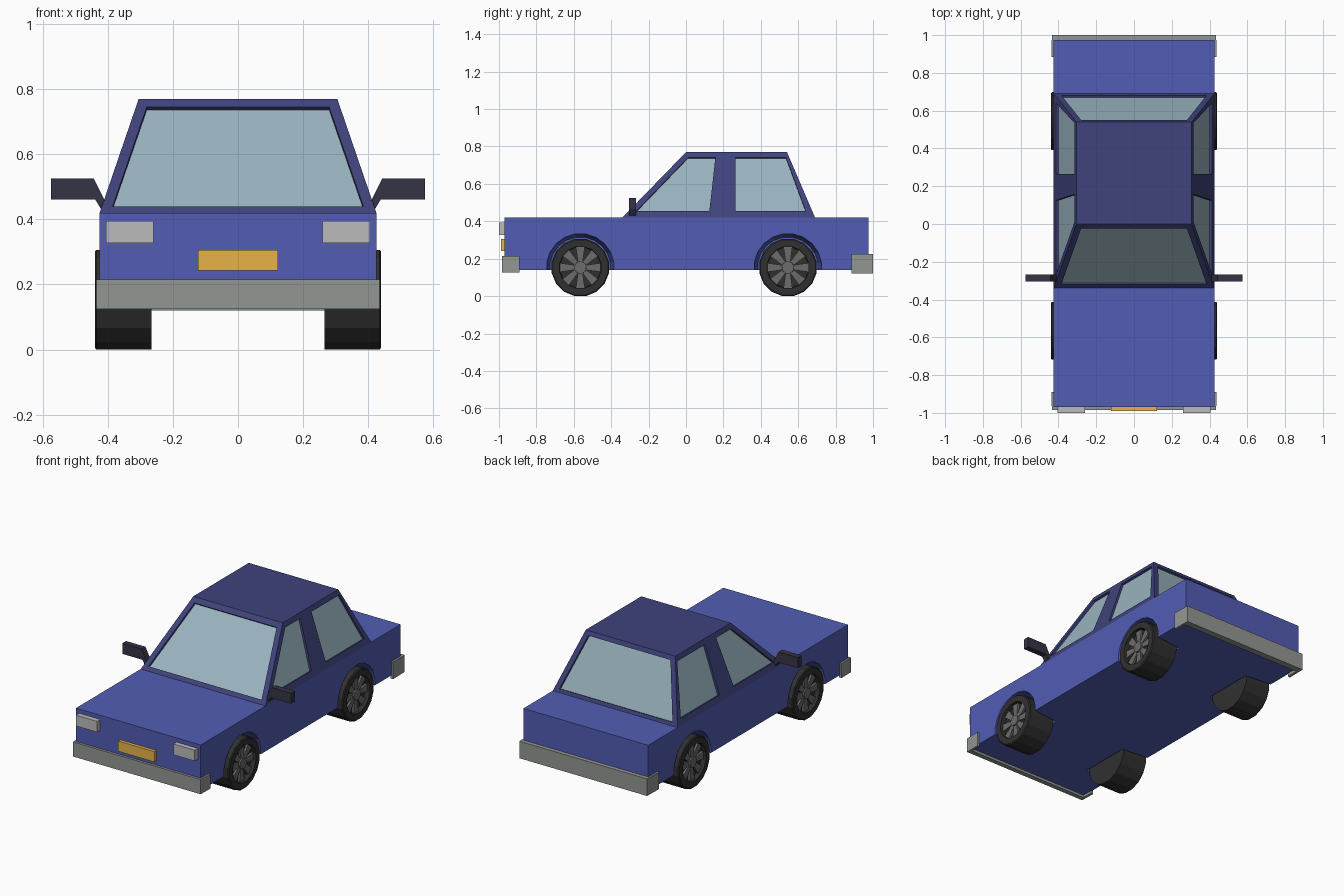
import bpy, bmesh, math
from mathutils import Vector, Matrix

if "Cube" in bpy.data.objects:
    bpy.data.objects.remove(bpy.data.objects["Cube"])

COLOURS = {
    "body_blue": (0.085, 0.11, 0.46), "cabin_blue": (0.05, 0.055, 0.2),
    "glass": (0.32, 0.45, 0.52), "bumper_grey": (0.29, 0.31, 0.29),
    "lamp_grey": (0.5, 0.5, 0.5), "amber": (0.8, 0.45, 0.07),
    "rubber": (0.03, 0.03, 0.03), "rim_grey": (0.15, 0.15, 0.15),
    "mirror_dark": (0.035, 0.033, 0.06)}
MATS = {}
for key, rgb in COLOURS.items():
    MATS[key] = bpy.data.materials.new(key)
    MATS[key].diffuse_color = (*rgb, 1)


def finish(bm, name, mat):
    bmesh.ops.recalc_face_normals(bm, faces=bm.faces)
    me = bpy.data.meshes.new(name)
    bm.to_mesh(me)
    bm.free()
    ob = bpy.data.objects.new(name, me)
    bpy.context.collection.objects.link(ob)
    if mat:
        me.materials.append(MATS[mat])
    return ob


def add_prism(bm, pts, vec):
    face = bm.faces.new([bm.verts.new(p) for p in pts])
    ext = bmesh.ops.extrude_face_region(bm, geom=[face], use_keep_orig=True)
    verts = [g for g in ext["geom"] if isinstance(g, bmesh.types.BMVert)]
    bmesh.ops.translate(bm, verts=verts, vec=Vector(vec))


def prism(name, pts, vec, mat=None):
    bm = bmesh.new()
    add_prism(bm, pts, vec)
    return finish(bm, name, mat)


def box(name, lo, hi, mat):
    (a, b, c), (d, e, f) = lo, hi
    return prism(name, [(a, b, c), (d, b, c), (d, e, c), (a, e, c)], (0, 0, f - c), mat)


def lathe(name, profile, steps, centre, side, mat=None):
    """Spin an (x, radius) profile round the x axis."""
    bm = bmesh.new()
    turn = Matrix.Rotation(math.pi / steps, 3, 'X')
    verts = [bm.verts.new(turn @ Vector((x * side, 0, r))) for x, r in profile]
    edges = [bm.edges.new(p) for p in zip(verts, verts[1:])]
    bmesh.ops.spin(bm, geom=verts + edges, axis=(1, 0, 0), cent=(0, 0, 0),
                   angle=2 * math.pi, steps=steps)
    bmesh.ops.remove_doubles(bm, verts=bm.verts, dist=1e-4)
    bmesh.ops.translate(bm, verts=bm.verts, vec=centre)
    return finish(bm, name, mat)


def cut(target, cutter):
    cutter.hide_render = True
    mod = target.modifiers.new("cut", 'BOOLEAN')
    mod.operation = 'DIFFERENCE'
    mod.object = cutter
    bpy.context.view_layer.objects.active = target
    bpy.ops.object.modifier_apply(modifier=mod.name)
    bpy.data.objects.remove(cutter)


# Lower body and cabin
body = box("body", (-0.425, -0.97, 0.14), (0.425, 0.975, 0.42), "body_blue")
cabin = box("cabin", (-0.425, -0.34, 0.42), (0.425, 0.69, 0.77), "cabin_blue")
for v in cabin.data.vertices:
    if v.co.z > 0.6:
        v.co.x = math.copysign(0.305, v.co.x)
        v.co.y = 0.0 if v.co.y < 0 else 0.54


def slope(z):
    return (z - 0.42) / 0.35


def window(name, pts, normal):
    """Sink an opening into the cabin and glaze it."""
    n = Vector(normal).normalized()
    pts = [Vector(p) for p in pts]
    cut(cabin, prism("cutter", [p - n * 0.015 for p in pts], n * 0.04))
    prism(name, [p - n * 0.017 for p in pts], n * 0.004, "glass")


# Front and rear screens
screen = [(-0.385, 0.44), (0.385, 0.44), (0.28, 0.745), (-0.28, 0.745)]
window("windscreen", [(x, -0.34 + 0.34 * slope(z), z) for x, z in screen], (0, -0.35, 0.34))
window("rear_screen", [(x, 0.69 - 0.15 * slope(z), z) for x, z in screen], (0, 0.35, 0.15))

# Side windows
front_pane = [(-0.265, 0.455), (0.125, 0.455), (0.157, 0.74), (0.01, 0.74)]
rear_pane = [(0.265, 0.455), (0.64, 0.455), (0.535, 0.74), (0.265, 0.74)]
for s in (-1, 1):
    for name, pane in (("front_side_window", front_pane), ("rear_side_window", rear_pane)):
        window(name, [(s * (0.425 - 0.12 * slope(z)), y, z) for y, z in pane],
               (0.35 * s, 0, 0.12))

# Wheels, each in a tapered wheel well
R = 0.156
TYRE = [(0.265, 0), (0.265, R), (0.435, R), (0.44, 0.15), (0.44, 0.113), (0.41, 0.11), (0.41, 0)]
HUB = [(0.405, 0), (0.405, 0.035), (0.432, 0.033), (0.432, 0)]
WELL = [(0.25, 0), (0.25, 0.163), (0.43, 0.182), (0.43, 0)]
for s in (-1, 1):
    for y in (-0.565, 0.545):
        c = Vector((0, y, R * math.cos(math.pi / 16)))
        cut(body, lathe("cutter", WELL, 20, c, s))
        lathe("wheel", TYRE, 16, c, s, "rubber")
        lathe("hub", HUB, 10, c, s, "rim_grey")
        bm = bmesh.new()
        for i in range(8):
            rot = Matrix.Rotation(i * math.pi / 4, 3, 'X')
            wedge = [(-0.012, 0.025), (0.012, 0.025), (0.024, 0.11), (-0.024, 0.11)]
            add_prism(bm, [c + rot @ Vector((s * 0.405, a, b)) for a, b in wedge],
                      (s * 0.018, 0, 0))
        finish(bm, "spokes", "rim_grey")


# Wrap-around bumpers
def bumper(name, tip, inner, outer, z0, z1):
    half = [(0.435, outer), (0.437, tip), (0.42, tip), (0.42, inner)]
    plan = half + [(-x, y) for x, y in reversed(half)]
    prism(name, [(x, y, z0) for x, y in plan], (0, 0, z1 - z0), "bumper_grey")


bumper("front_bumper", -0.89, -0.955, -0.985, 0.125, 0.215)
bumper("rear_bumper", 0.885, 0.96, 1.0, 0.12, 0.225)

# Headlamps, front plate and door mirrors
box("front_plate", (-0.123, -0.99, 0.242), (0.123, -0.96, 0.306), "amber")
MIRROR = [(0.575, 0.46), (0.575, 0.525), (0.443, 0.525), (0.405, 0.45), (0.42, 0.43), (0.438, 0.46)]
for s in (-1, 1):
    lamp_x = sorted((s * 0.26, s * 0.405))
    box("headlamp", (lamp_x[0], -1.0, 0.327), (lamp_x[1], -0.96, 0.394), "lamp_grey")
    prism("door_mirror", [(s * x, -0.305, z) for x, z in MIRROR], (0, 0.037, 0), "mirror_dark")

for m in bpy.data.materials:
    if m.users and not m.is_grease_pencil:
        m.use_nodes = True
        m.node_tree.nodes["Principled BSDF"].inputs["Base Color"].default_value = m.diffuse_color
